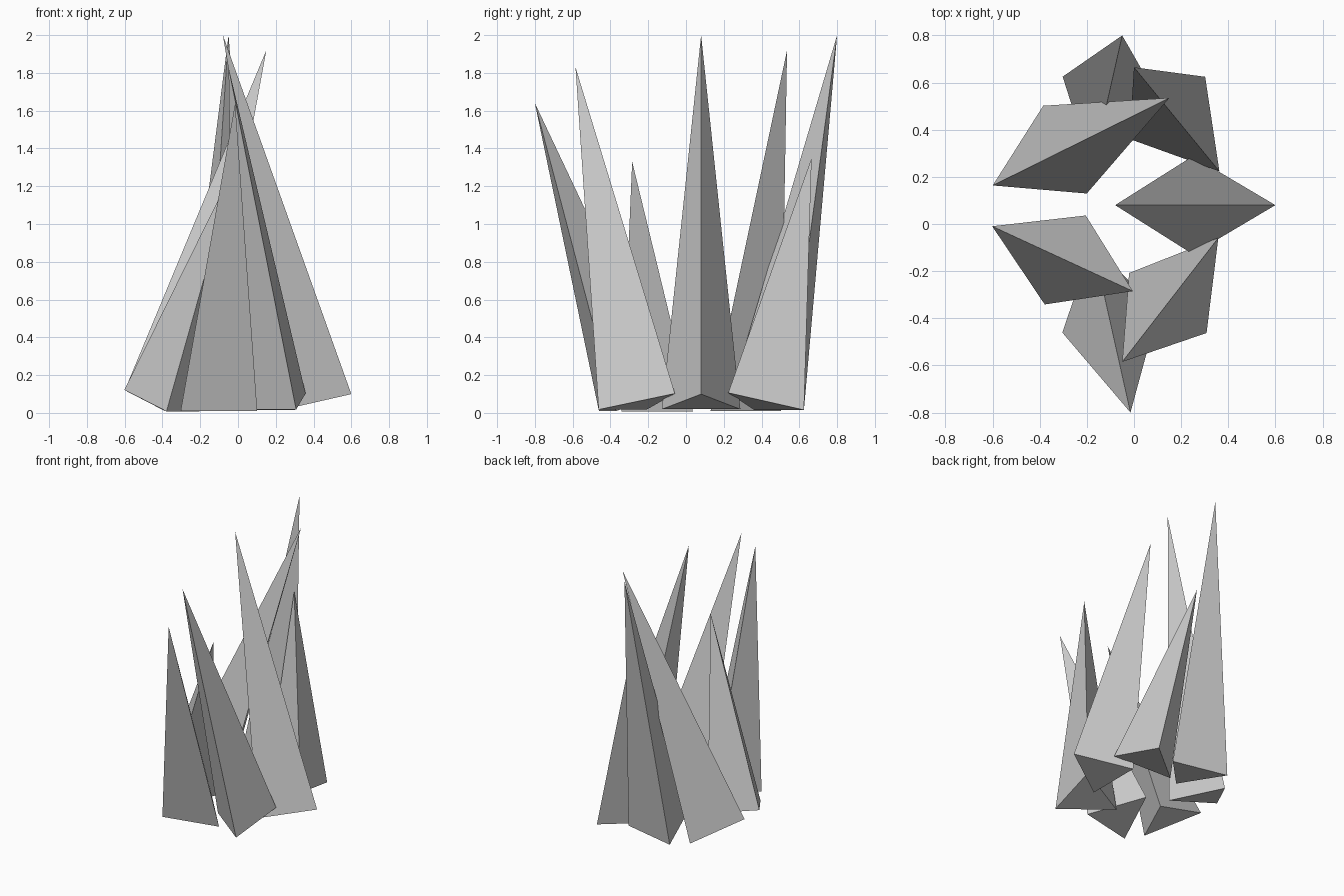
import bpy
import bmesh
import math
from mathutils import Vector

cube = bpy.data.objects.get("Cube")
if cube:
    bpy.data.objects.remove(cube, do_unlink=True)

# Single stone grey for every shard
stone = bpy.data.materials.new("stone grey")
stone.use_nodes = True
colour = (0.6, 0.6, 0.6, 1)
stone.diffuse_color = colour
stone.node_tree.nodes["Principled BSDF"].inputs["Base Color"].default_value = colour

RING_Y = 0.08        # the ring of shards is mirrored about this line
BASE_HEIGHT = 0.046  # height of each tilted base's middle
RADIUS = 0.24


def shard(name, centre, tip):
    """Three-sided spike, square to its axis, with one edge on the side it leans away from."""
    centre, tip = Vector(centre), Vector(tip)
    axis = (tip - centre).normalized()
    side = Vector((0, 0, 1)).cross(axis).normalized()
    back = side.cross(axis)
    if back.z < 0:
        back.negate()
    bm = bmesh.new()
    corners = []
    for i in range(3):
        turn = i * math.tau / 3
        offset = back * math.cos(turn) + side * math.sin(turn)
        corners.append(bm.verts.new(centre + RADIUS * offset))
    apex = bm.verts.new(tip)
    bm.faces.new(corners)
    for i in range(3):
        bm.faces.new((corners[i], corners[i - 1], apex))
    bmesh.ops.recalc_face_normals(bm, faces=bm.faces)
    mesh = bpy.data.meshes.new(name)
    bm.to_mesh(mesh)
    bm.free()
    mesh.materials.append(stone)
    obj = bpy.data.objects.new(name, mesh)
    bpy.context.collection.objects.link(obj)
    return obj


# Lone shard on the model's left
shard("left_shard", (0.366, RING_Y, BASE_HEIGHT), (-0.08, RING_Y, 2))

# Paired shards: base middle, then the back and front tips
pairs = {
    "left_shard": ((0.215, 0.323), (0, 0.665, 1.35), (-0.05, -0.585, 1.83)),
    "middle_shard": ((-0.126, 0.384), (-0.05, 0.8, 2), (-0.015, -0.8, 1.64)),
    "right_shard": ((-0.395, 0.185), (0.15, 0.535, 1.92), (-0.005, -0.285, 1.33)),
}
for name, ((x, y), back_tip, front_tip) in pairs.items():
    shard("back_" + name, (x, RING_Y + y, BASE_HEIGHT), back_tip)
    shard("front_" + name, (x, RING_Y - y, BASE_HEIGHT), front_tip)
